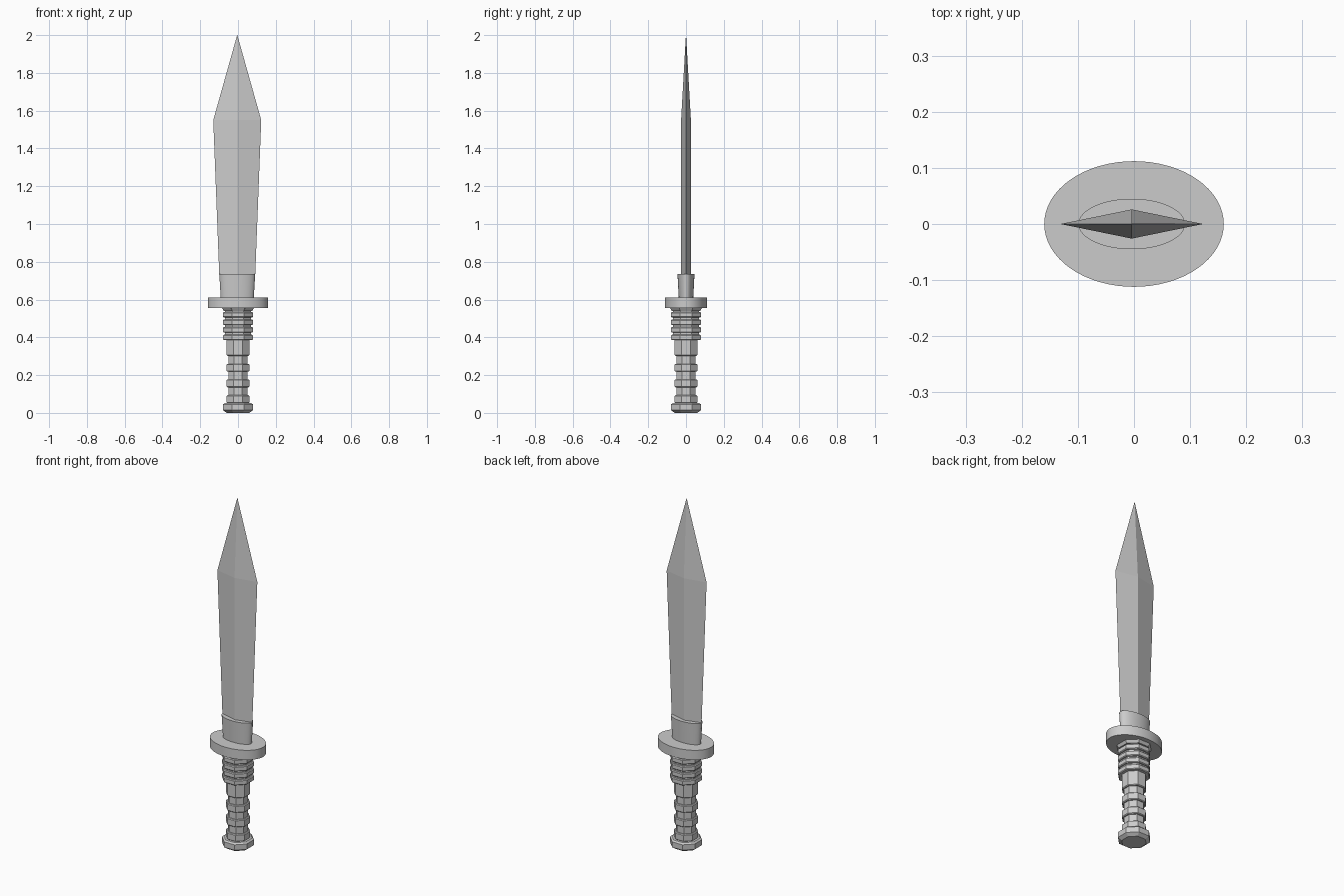
import bpy
import bmesh
from math import cos, sin, pi

old = bpy.data.objects.get("Cube")
if old:
    bpy.data.objects.remove(old, do_unlink=True)

steel = bpy.data.materials.new("plain grey")
steel.use_nodes = True
GREY = (0.6, 0.6, 0.6, 1)
steel.diffuse_color = GREY
steel.node_tree.nodes["Principled BSDF"].inputs["Base Color"].default_value = GREY


def loft(name, sections, sides, turn=0.0, x=0.0, smooth=False):
    """Stack rings given as (z, x radius, y radius) and cap both ends."""
    bm = bmesh.new()
    rings = []
    for z, rx, ry in sections:
        angles = [turn + 2 * pi * i / sides for i in range(sides)]
        rings.append([bm.verts.new((x + rx * cos(a), ry * sin(a), z)) for a in angles])
    for low, high in zip(rings, rings[1:]):
        for i in range(sides):
            j = (i + 1) % sides
            bm.faces.new((low[i], low[j], high[j], high[i]))
    bm.faces.new(rings[0][::-1])
    bm.faces.new(rings[-1])
    bmesh.ops.remove_doubles(bm, verts=bm.verts, dist=0.00001)
    bmesh.ops.recalc_face_normals(bm, faces=bm.faces)
    mesh = bpy.data.meshes.new(name)
    bm.to_mesh(mesh)
    bm.free()
    mesh.materials.append(steel)
    obj = bpy.data.objects.new(name, mesh)
    bpy.context.collection.objects.link(obj)
    if smooth:
        bpy.ops.object.select_all(action="DESELECT")
        obj.select_set(True)
        bpy.context.view_layer.objects.active = obj
        bpy.ops.object.shade_smooth_by_angle(angle=pi / 6)
    return obj


def octagon(name, profile):
    """Eight-sided part with flats to the front; profile is (z, half width)."""
    k = 1 / cos(pi / 8)
    return loft(name, [(z, r * k, r * k) for z, r in profile], 8, turn=pi / 8)


def band(name, low, high, radius, bevel=0.004):
    return octagon(name, [(low, radius - bevel), (low + bevel, radius),
                          (high - bevel, radius), (high, radius - bevel)])


# Diamond-section blade with a tapered point
OFFSET = -0.004
loft("blade", [(0.70, 0.094, 0.026), (1.55, 0.127, 0.026), (2.0, 0.0005, 0.0005)],
     4, x=OFFSET)

# Oval collar and guard
loft("collar", [(0.60, 0.087, 0.038), (0.735, 0.095, 0.045)], 64, x=OFFSET, smooth=True)
loft("guard", [(0.555, 0.16, 0.112), (0.61, 0.16, 0.112)], 64, smooth=True)

# Grip cores
octagon("lower_grip_core", [(0.04, 0.05), (0.39, 0.05)])
octagon("upper_grip_core", [(0.39, 0.068), (0.545, 0.068)])
octagon("guard_seat", [(0.54, 0.075), (0.56, 0.088)])

# Raised bands on the lower grip
for i in range(3):
    z = 0.052 + 0.083 * i
    band(f"lower_band_{i + 1}", z, z + 0.042, 0.06)
band("long_band", 0.302, 0.39, 0.06)

# Raised bands under the guard
for i in range(4):
    z = 0.385 + 0.04 * i
    band(f"upper_band_{i + 1}", z, z + 0.029, 0.079)

# Pommel
octagon("pommel", [(0, 0.06), (0.014, 0.079), (0.045, 0.079), (0.053, 0.07)])
